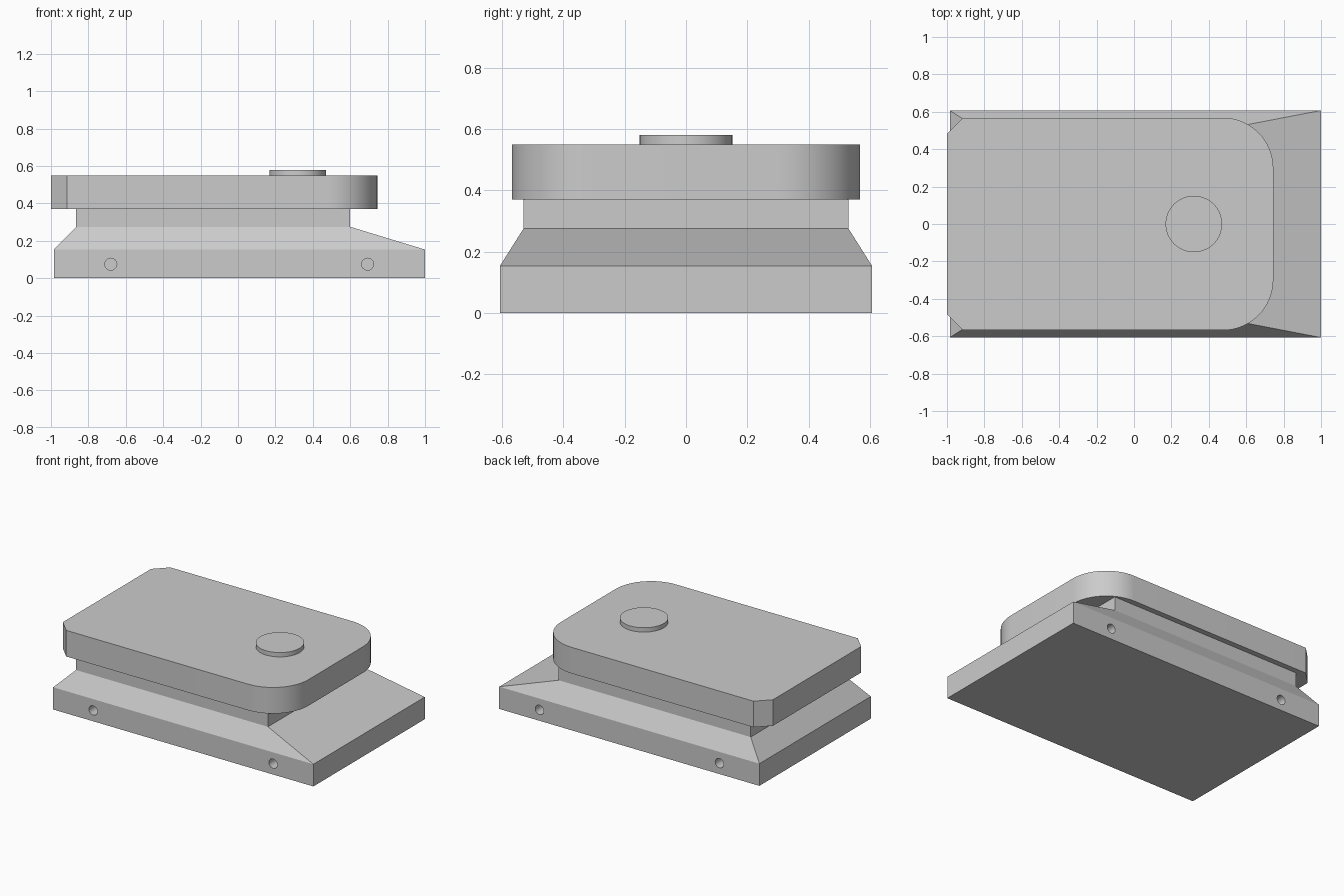
import bpy, bmesh, math
from mathutils import Vector

cube = bpy.data.objects.get("Cube")
if cube:
    bpy.data.objects.remove(cube, do_unlink=True)

grey = bpy.data.materials.new("plain grey")
grey.use_nodes = True
colour = (0.6, 0.6, 0.6, 1)
grey.diffuse_color = colour
grey.node_tree.nodes["Principled BSDF"].inputs["Base Color"].default_value = colour


def rectangle(x0, x1, y):
    return [(x0, -y), (x1, -y), (x1, y), (x0, y)]


def loft(name, sections):
    """Skin a closed solid through (outline, height) sections."""
    bm = bmesh.new()
    rings = [[bm.verts.new((x, y, z)) for x, y in outline] for outline, z in sections]
    n = len(rings[0])
    for low, high in zip(rings, rings[1:]):
        for i in range(n):
            j = (i + 1) % n
            bm.faces.new((low[i], low[j], high[j], high[i]))
    bm.faces.new(rings[0][::-1])
    bm.faces.new(rings[-1])
    mesh = bpy.data.meshes.new(name)
    bm.to_mesh(mesh)
    bm.free()
    obj = bpy.data.objects.new(name, mesh)
    bpy.context.collection.objects.link(obj)
    mesh.materials.append(grey)
    return obj


def smooth(obj):
    bpy.ops.object.select_all(action='DESELECT')
    obj.select_set(True)
    bpy.context.view_layer.objects.active = obj
    bpy.ops.object.shade_smooth_by_angle(angle=math.radians(25))


# Base block, sloped shoulder and upright neck
foot = rectangle(-0.985, 1.0, 0.607)
neck = rectangle(-0.865, 0.6, 0.53)
base = loft("base", [(foot, 0), (foot, 0.153), (neck, 0.275), (neck, 0.37)])

# Blind round holes in both long sides
for x in (-0.68, 0.693):
    for side in (-1, 1):
        bpy.ops.mesh.primitive_cylinder_add(
            vertices=32, radius=0.032, depth=0.2,
            location=(x, side * 0.607, 0.075), rotation=(math.pi / 2, 0, 0))
        cutter = bpy.context.object
        cutter.name = "hole_cutter"
        cutter.hide_render = True
        cutter.data.materials.append(grey)
        cut = base.modifiers.new("hole", 'BOOLEAN')
        cut.operation = 'DIFFERENCE'
        cut.solver = 'EXACT'
        cut.object = cutter
        bpy.context.view_layer.objects.active = base
        bpy.ops.object.modifier_apply(modifier=cut.name)
        bpy.data.objects.remove(cutter, do_unlink=True)
smooth(base)

# Top plate: clipped corners at one end, rounded corners at the other
half, end, radius, clip = 0.568, 0.745, 0.27, 0.087
side = [(-1 + clip, -half)]
for i in range(17):
    a = -math.pi / 2 + i / 16 * math.pi / 2
    side.append((end - radius + radius * math.cos(a), -half + radius + radius * math.sin(a)))
side.insert(0, (-1, -half + clip))
outline = side + [(x, -y) for x, y in reversed(side)]
plate = loft("top_plate", [(outline, 0.37), (outline, 0.55)])
smooth(plate)

# Raised round button
bpy.ops.mesh.primitive_cylinder_add(vertices=64, radius=0.151, depth=0.03,
                                    location=(0.32, 0, 0.565))
button = bpy.context.object
button.name = "round_button"
button.data.materials.append(grey)
smooth(button)
